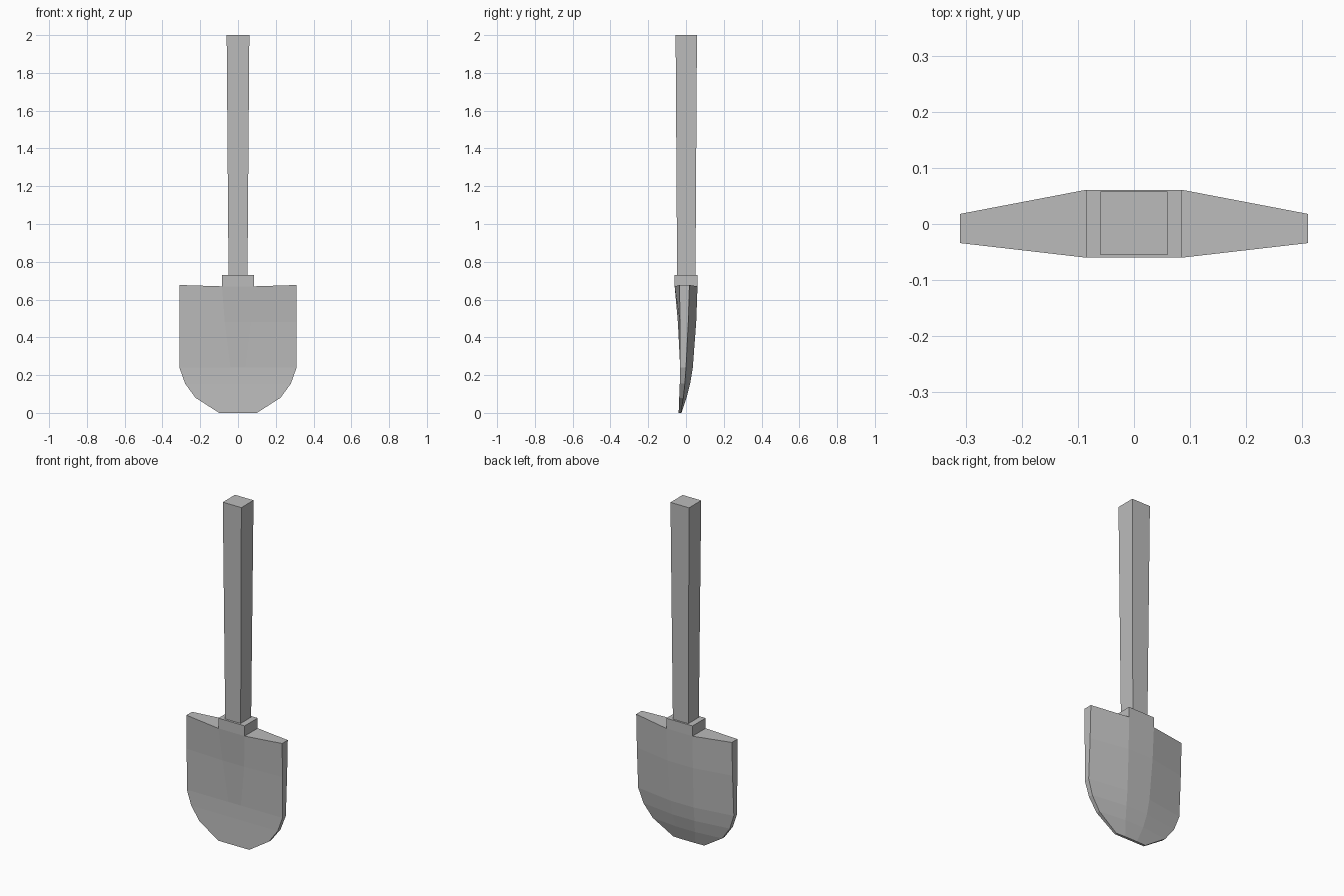
import bpy
import bmesh

cube = bpy.data.objects.get("Cube")
if cube:
    bpy.data.objects.remove(cube, do_unlink=True)

grey = bpy.data.materials.new("plain_grey")
grey.use_nodes = True
grey.diffuse_color = (0.5, 0.5, 0.5, 1)
shader = grey.node_tree.nodes["Principled BSDF"]
shader.inputs["Base Color"].default_value = grey.diffuse_color
shader.inputs["Roughness"].default_value = 0.8


def loft(name, rings):
    """Skin a stack of equal-length rings and cap both ends."""
    bm = bmesh.new()
    loops = [[bm.verts.new(p) for p in ring] for ring in rings]
    for a, b in zip(loops, loops[1:]):
        for i in range(len(a)):
            j = (i + 1) % len(a)
            bm.faces.new((a[i], a[j], b[j], b[i]))
    # Caps are strips of quads between the front and back halves
    n = len(loops[0])
    for ring in (loops[0], loops[-1]):
        for i in range(n // 2 - 1):
            bm.faces.new((ring[i], ring[i + 1], ring[n - 2 - i], ring[n - 1 - i]))
    bmesh.ops.recalc_face_normals(bm, faces=bm.faces)
    mesh = bpy.data.meshes.new(name)
    bm.to_mesh(mesh)
    bm.free()
    mesh.materials.append(grey)
    obj = bpy.data.objects.new(name, mesh)
    bpy.context.collection.objects.link(obj)
    return obj


def rectangle(half_x, front, back, z):
    return [(-half_x, front, z), (half_x, front, z),
            (half_x, back, z), (-half_x, back, z)]


def blade_ring(z, half, rib_front, rib_back, edge_y, rib_y):
    """Cross-section: thin side edges around a thicker central rib."""
    rib_z = min(z, 0.67)
    front = [(-half, edge_y[0], z), (-rib_front, rib_y[0], rib_z),
             (rib_front, rib_y[0], rib_z), (half, edge_y[0], z)]
    back = [(half, edge_y[1], z), (rib_back, rib_y[1], rib_z),
            (-rib_back, rib_y[1], rib_z), (-half, edge_y[1], z)]
    return front + back


# Handle, widening slightly to the top
loft("handle", [rectangle(0.05, -0.047, 0.05, 0.72),
                rectangle(0.06, -0.055, 0.058, 2.0)])

# Socket collar joining the handle to the blade
loft("collar", [rectangle(0.085, -0.06, 0.061, 0.67),
                rectangle(0.085, -0.06, 0.061, 0.73)])

# Blade with a raised rib, curving forward to the tip
loft("blade", [
    blade_ring(0.677, 0.31, 0.085, 0.085, (-0.034, 0.018), (-0.06, 0.061)),
    blade_ring(0.48, 0.31, 0.07, 0.082, (-0.032, 0.012), (-0.043, 0.054)),
    blade_ring(0.24, 0.31, 0.04, 0.075, (-0.031, 0.0), (-0.031, 0.036)),
    blade_ring(0.155, 0.28, 0.04, 0.07, (-0.033, -0.006), (-0.033, 0.022)),
    blade_ring(0.08, 0.225, 0.04, 0.06, (-0.036, -0.014), (-0.036, 0.003)),
    blade_ring(0.0, 0.1, 0.04, 0.04, (-0.039, -0.026), (-0.039, -0.024)),
])
